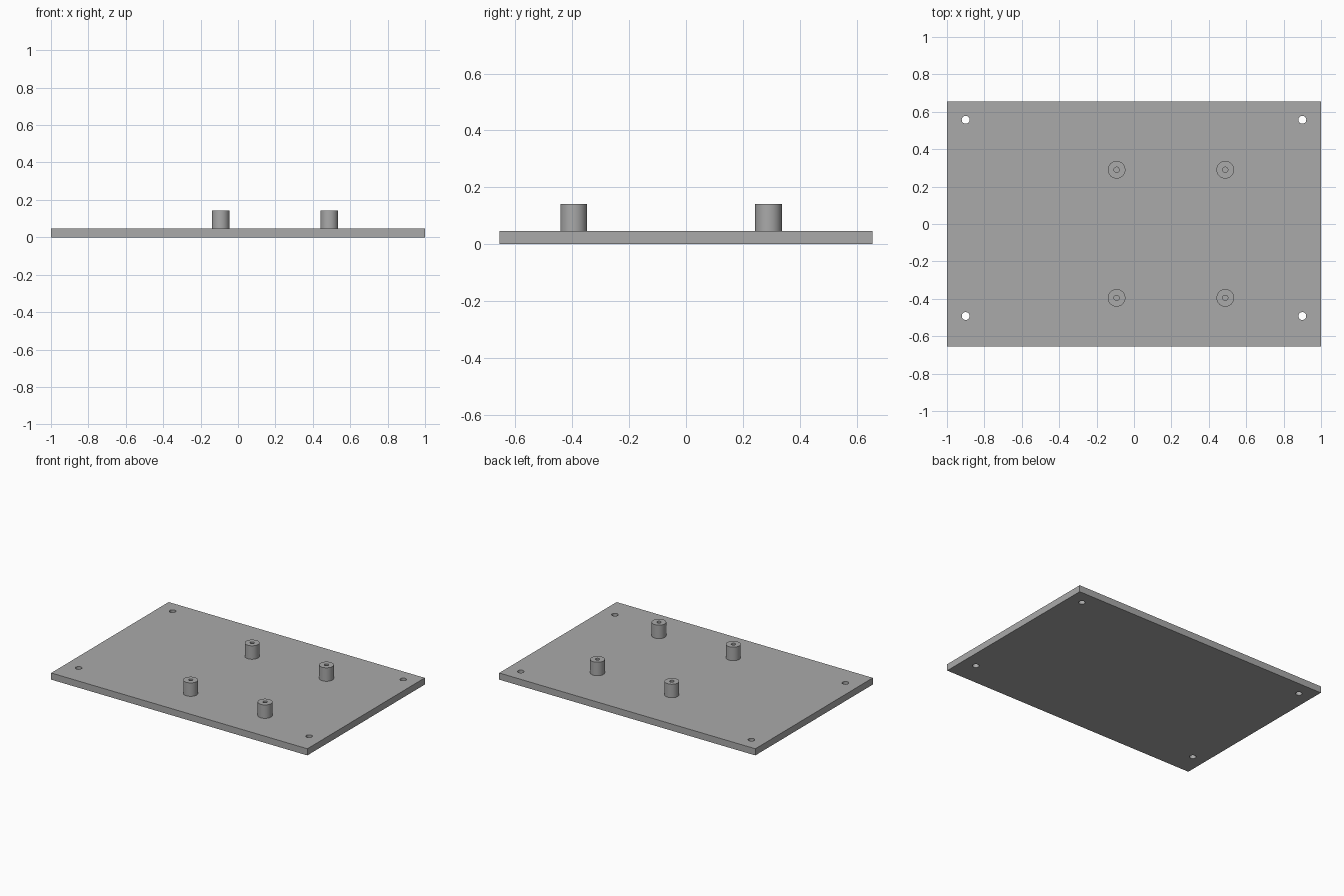
import bpy
import math

cube = bpy.data.objects.get("Cube")
if cube:
    bpy.data.objects.remove(cube, do_unlink=True)

grey = bpy.data.materials.new("plain grey")
grey.use_nodes = True
grey.diffuse_color = (0.4, 0.4, 0.4, 1)
grey.node_tree.nodes["Principled BSDF"].inputs["Base Color"].default_value = (0.4, 0.4, 0.4, 1)

LENGTH, WIDTH, THICK = 2.0, 1.31, 0.047
POST_TOP = 0.142


def cylinder(name, x, y, z0, z1, radius):
    bpy.ops.mesh.primitive_cylinder_add(vertices=48, radius=radius, depth=z1 - z0,
                                        location=(x, y, (z0 + z1) / 2))
    obj = bpy.context.object
    obj.name = name
    obj.data.materials.append(grey)
    return obj


def drill(target, x, y, z0, z1, radius):
    """Cut a round hole through the target and discard the cutter."""
    cutter = cylinder("drill_cutter", x, y, z0, z1, radius)
    cutter.hide_render = True
    bpy.context.view_layer.objects.active = target
    mod = target.modifiers.new("hole", 'BOOLEAN')
    mod.operation = 'DIFFERENCE'
    mod.solver = 'EXACT'
    mod.object = cutter
    bpy.ops.object.modifier_apply(modifier=mod.name)
    bpy.data.objects.remove(cutter, do_unlink=True)


def smooth(obj):
    bpy.ops.object.select_all(action='DESELECT')
    obj.select_set(True)
    bpy.context.view_layer.objects.active = obj
    bpy.ops.object.shade_smooth_by_angle(angle=math.radians(30))


# Base plate with four corner mounting holes
bpy.ops.mesh.primitive_cube_add(size=1, location=(0, 0, THICK / 2))
plate = bpy.context.object
plate.name = "base_plate"
plate.scale = (LENGTH, WIDTH, THICK)
bpy.ops.object.transform_apply(location=False, rotation=False, scale=True)
plate.data.materials.append(grey)
for x in (-0.9, 0.9):
    for y in (-0.492, 0.557):
        drill(plate, x, y, -0.05, 0.1, 0.021)
smooth(plate)

# Four standoff posts, each with a screw hole
for side, x in (("right", -0.093), ("left", 0.488)):
    for end, y in (("front", -0.395), ("back", 0.29)):
        post = cylinder(f"standoff_{end}_{side}", x, y, THICK, POST_TOP, 0.047)
        drill(post, x, y, THICK - 0.05, POST_TOP + 0.05, 0.014)
        smooth(post)
